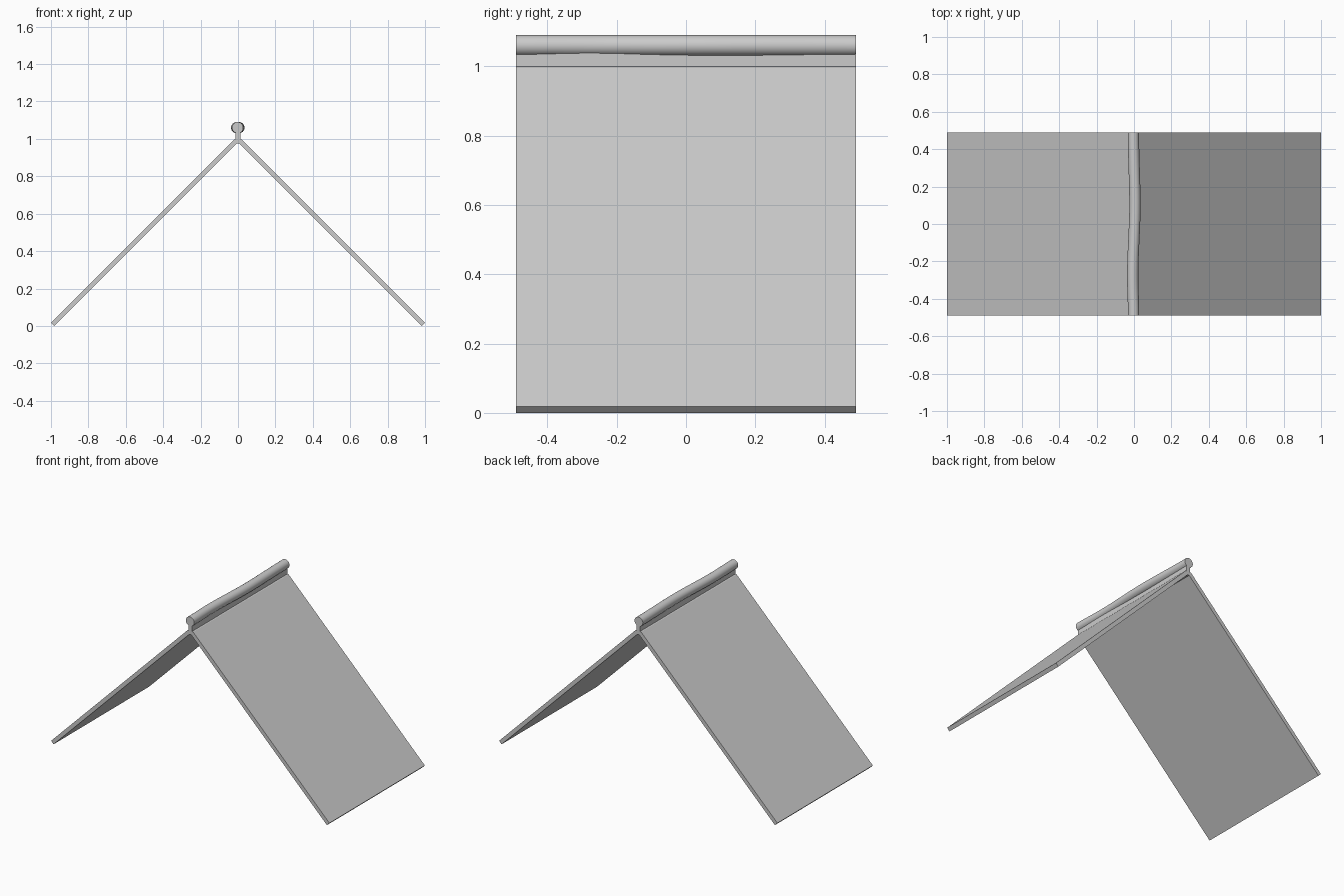
import bpy, bmesh, math

cube = bpy.data.objects.get("Cube")
if cube:
    bpy.data.objects.remove(cube, do_unlink=True)

HALF_LENGTH = 0.49
grey = bpy.data.materials.new("plain_grey")
grey.use_nodes = True
colour = (0.6, 0.6, 0.6, 1)
grey.diffuse_color = colour
grey.node_tree.nodes["Principled BSDF"].inputs["Base Color"].default_value = colour


def make_object(name, bm):
    bmesh.ops.recalc_face_normals(bm, faces=bm.faces)
    mesh = bpy.data.meshes.new(name)
    bm.to_mesh(mesh)
    bm.free()
    mesh.materials.append(grey)
    obj = bpy.data.objects.new(name, mesh)
    bpy.context.collection.objects.link(obj)
    return obj


def loft(name, rings):
    """Skin a list of closed (x, y, z) rings and cap both ends."""
    bm = bmesh.new()
    loops = [[bm.verts.new(p) for p in ring] for ring in rings]
    for a, b in zip(loops, loops[1:]):
        for i in range(len(a)):
            j = (i + 1) % len(a)
            bm.faces.new((a[i], a[j], b[j], b[i]))
    bm.faces.new(loops[0])
    bm.faces.new(loops[-1])
    return make_object(name, bm)


# Folded roof sheet with the upright web along its ridge
right_half = [(0.006, 0.976), (0.982, 0.0), (1.0, 0.018), (0.021, 0.997),
              (0.013, 0.999), (0.013, 1.06)]
profile = right_half + [(-x, z) for x, z in reversed(right_half)]
loft("roof_and_web", [[(x, y, z) for x, z in profile]
                      for y in (-HALF_LENGTH, HALF_LENGTH)])

# Slightly wavy round bead on top of the web
RADIUS, SIDES, STEPS = 0.03, 24, 32
keys = [(-0.49, -0.002), (-0.28, -0.007), (0.1, 0.005), (0.49, -0.003)]


def sway(y):
    for (y0, x0), (y1, x1) in zip(keys, keys[1:]):
        if y <= y1:
            t = (y - y0) / (y1 - y0)
            return x0 + (x1 - x0) * t * t * (3 - 2 * t)
    return keys[-1][1]


rings = []
for s in range(STEPS + 1):
    y = -HALF_LENGTH + 2 * HALF_LENGTH * s / STEPS
    angles = [math.tau * i / SIDES for i in range(SIDES)]
    rings.append([(sway(y) + RADIUS * math.cos(a), y, 1.06 + RADIUS * math.sin(a))
                  for a in angles])
bead = loft("ridge_bead", rings)

bpy.ops.object.select_all(action="DESELECT")
bead.select_set(True)
bpy.context.view_layer.objects.active = bead
bpy.ops.object.shade_smooth_by_angle(angle=math.radians(40))
